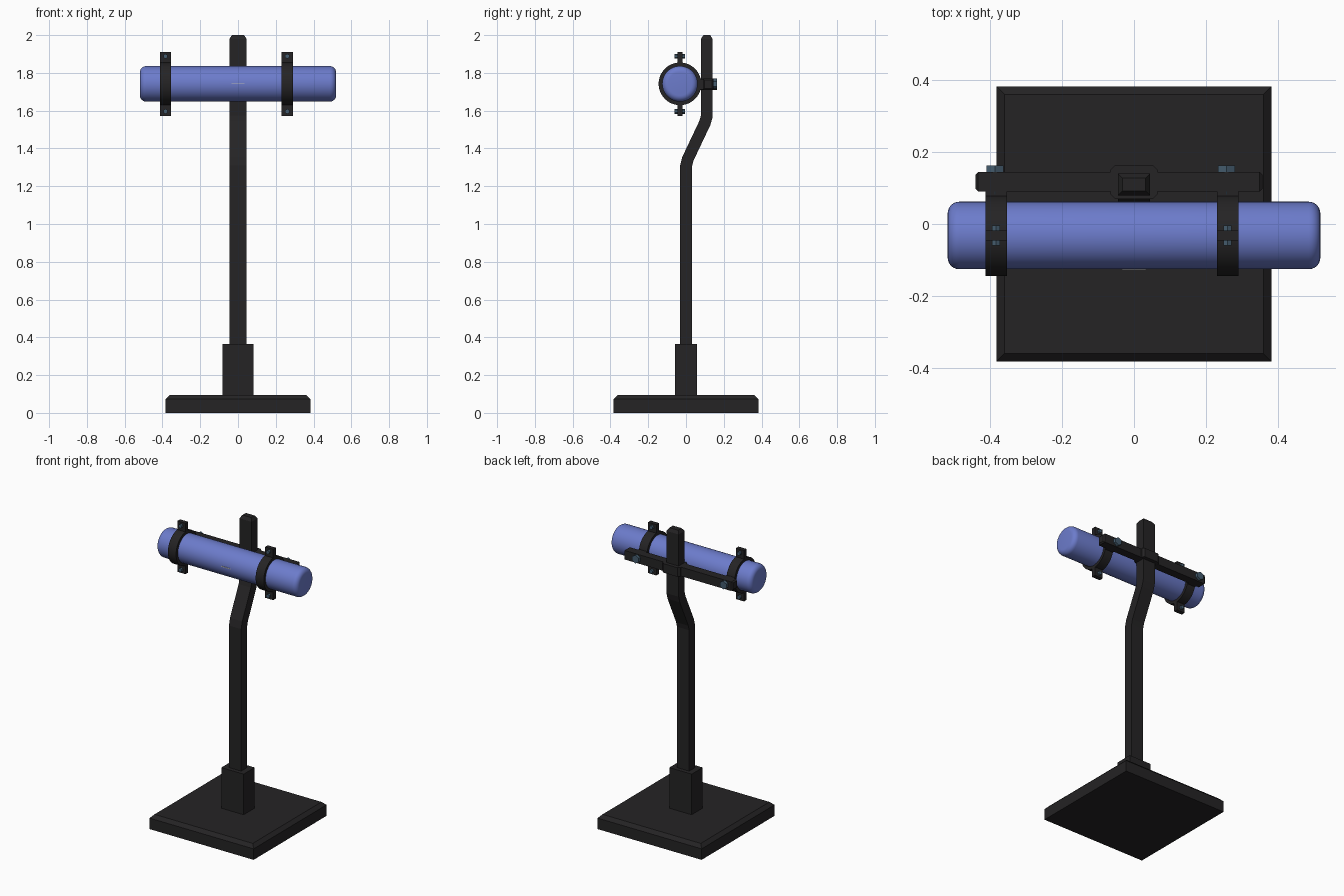
import bpy, bmesh, math
from mathutils import Vector, Matrix

if "Cube" in bpy.data.objects:
    bpy.data.objects.remove(bpy.data.objects["Cube"])


def material(name, rgb):
    m = bpy.data.materials.new(name)
    m.diffuse_color = (*rgb, 1)
    m.use_nodes = True
    m.node_tree.nodes["Principled BSDF"].inputs["Base Color"].default_value = m.diffuse_color
    return m


DARK = material("dark_metal", (0.018, 0.017, 0.018))
BLUE = material("blue_body", (0.15, 0.2, 0.6))
STEEL = material("bolt_steel", (0.06, 0.11, 0.16))
LIGHT = material("pale_mark", (0.5, 0.5, 0.5))


def finish(bm, name, mat, smooth=False):
    bmesh.ops.recalc_face_normals(bm, faces=bm.faces)
    me = bpy.data.meshes.new(name)
    bm.to_mesh(me)
    bm.free()
    ob = bpy.data.objects.new(name, me)
    bpy.context.collection.objects.link(ob)
    me.materials.append(mat)
    if smooth:
        bpy.ops.object.select_all(action='DESELECT')
        ob.select_set(True)
        bpy.context.view_layer.objects.active = ob
        bpy.ops.object.shade_smooth_by_angle(angle=math.radians(35))
    return ob


def box(name, lo, hi, mat=DARK, bevel=0.0, pick=None):
    """Box between two corners; pick selects which edges get a chamfer."""
    bm = bmesh.new()
    lo, hi = Vector(lo), Vector(hi)
    bmesh.ops.create_cube(bm, size=1)
    for v in bm.verts:
        v.co = Vector(((lo + hi) / 2)[i] + v.co[i] * (hi - lo)[i] for i in range(3))
    if bevel:
        edges = [e for e in bm.edges if pick is None or pick(e)]
        bmesh.ops.bevel(bm, geom=edges, offset=bevel, segments=1, affect='EDGES')
    return finish(bm, name, mat)


def loft(bm, rings, closed=False):
    """Skin a list of point rings, capping the ends unless closed."""
    vs = [[bm.verts.new(p) for p in r] for r in rings]
    n = len(vs[0])
    pairs = list(zip(vs, vs[1:])) + ([(vs[-1], vs[0])] if closed else [])
    for a, b in pairs:
        for i in range(n):
            bm.faces.new((a[i], a[(i + 1) % n], b[(i + 1) % n], b[i]))
    if not closed:
        bm.faces.new(vs[0])
        bm.faces.new(vs[-1])


def lathe_x(name, profile, cy, cz, mat, sides=48, closed=False):
    """Revolve (x, radius) points around an axis parallel to x."""
    bm = bmesh.new()
    angles = [2 * math.pi * i / sides for i in range(sides)]
    loft(bm, [[(x, cy + r * math.cos(a), cz + r * math.sin(a)) for a in angles]
              for x, r in profile], closed)
    return finish(bm, name, mat, True)


def hex_bolt(name, x, y0, y1, z, r):
    bm = bmesh.new()
    m = Matrix.Translation((x, (y0 + y1) / 2, z)) @ Matrix.Rotation(math.pi / 2, 4, 'X')
    bmesh.ops.create_cone(bm, cap_ends=True, segments=6, radius1=r, radius2=r,
                          depth=y1 - y0, matrix=m)
    return finish(bm, name, STEEL)


# Base plate with chamfered upper rim, and socket
box("base_plate", (-.383, -.383, 0), (.383, .383, .095), bevel=.022,
    pick=lambda e: all(v.co.z > .09 for v in e.verts))
box("post_socket", (-.082, -.058, .09), (.082, .058, .365))

# Cranked post: rectangle swept along a bent path, tapered at the tip
path = [(0, .3), (0, 1.305), (.01, 1.345), (.1, 1.535), (.11, 1.57), (.11, 1.98), (.11, 2)]
rings = []
for i, p in enumerate(path):
    p = Vector(p)
    d_in = (p - Vector(path[i - 1])).normalized() if i else Vector((0, 1))
    d_out = (Vector(path[i + 1]) - p).normalized() if i < len(path) - 1 else d_in
    t = (d_in + d_out).normalized()
    tip = .013 if i == len(path) - 1 else 0
    off = Vector((t.y, -t.x)) * ((.031 - tip) / t.dot(d_in))
    a, b, w = p + off, p - off, .045 - tip
    rings.append([(-w, *a), (w, *a), (w, *b), (-w, *b)])
bm = bmesh.new()
loft(bm, rings)
finish(bm, "post", DARK)

# Cross bar with the wider collar gripping the post
box("cross_bar", (-.442, .09, 1.71), (.358, .145, 1.77), bevel=.008,
    pick=lambda e: abs(e.verts[0].co.x - e.verts[1].co.x) < .001)
box("post_collar", (-.065, .07, 1.71), (.065, .165, 1.77), bevel=.013,
    pick=lambda e: abs(e.verts[0].co.z - e.verts[1].co.z) > .01)

# Rounded cylinder body with a small front mark
CY, CZ, R, L, F = -.032, 1.742, .094, .519, .032
end = [(L - F + F * math.sin(a), R - F + F * math.cos(a))
       for a in (math.radians(90 - 15 * k) for k in range(7))]
lathe_x("cylinder_body", [(-x, r) for x, r in end] + end[::-1], CY, CZ, BLUE)
box("front_mark", (-.034, CY - R - .002, CZ - .002), (.034, CY - R + .006, CZ + .003), LIGHT)

# Two ring clamps with ears, ear bolts and bar bolts
for side, x in (("left", -.384), ("right", .261)):
    a, b = x - .03, x + .03
    lathe_x(f"{side}_clamp_ring", [(a, R - .001), (a, .113), (b, .113), (b, R - .001)],
            CY, CZ, DARK, closed=True)
    for end_name, s in (("upper", 1), ("lower", -1)):
        z0, z1 = sorted((CZ + s * .105, CZ + s * .169))
        box(f"{side}_{end_name}_ear", (a, CY - .014, z0), (b, CY + .014, z1))
        hex_bolt(f"{side}_{end_name}_ear_bolt", x, CY - .028, CY + .028, CZ + s * .146, .013)
    box(f"{side}_clamp_pad", (a, .072, 1.712), (b, .092, 1.768))
    hex_bolt(f"{side}_bar_bolt", x - .003, .082, .163, CZ, .027)
